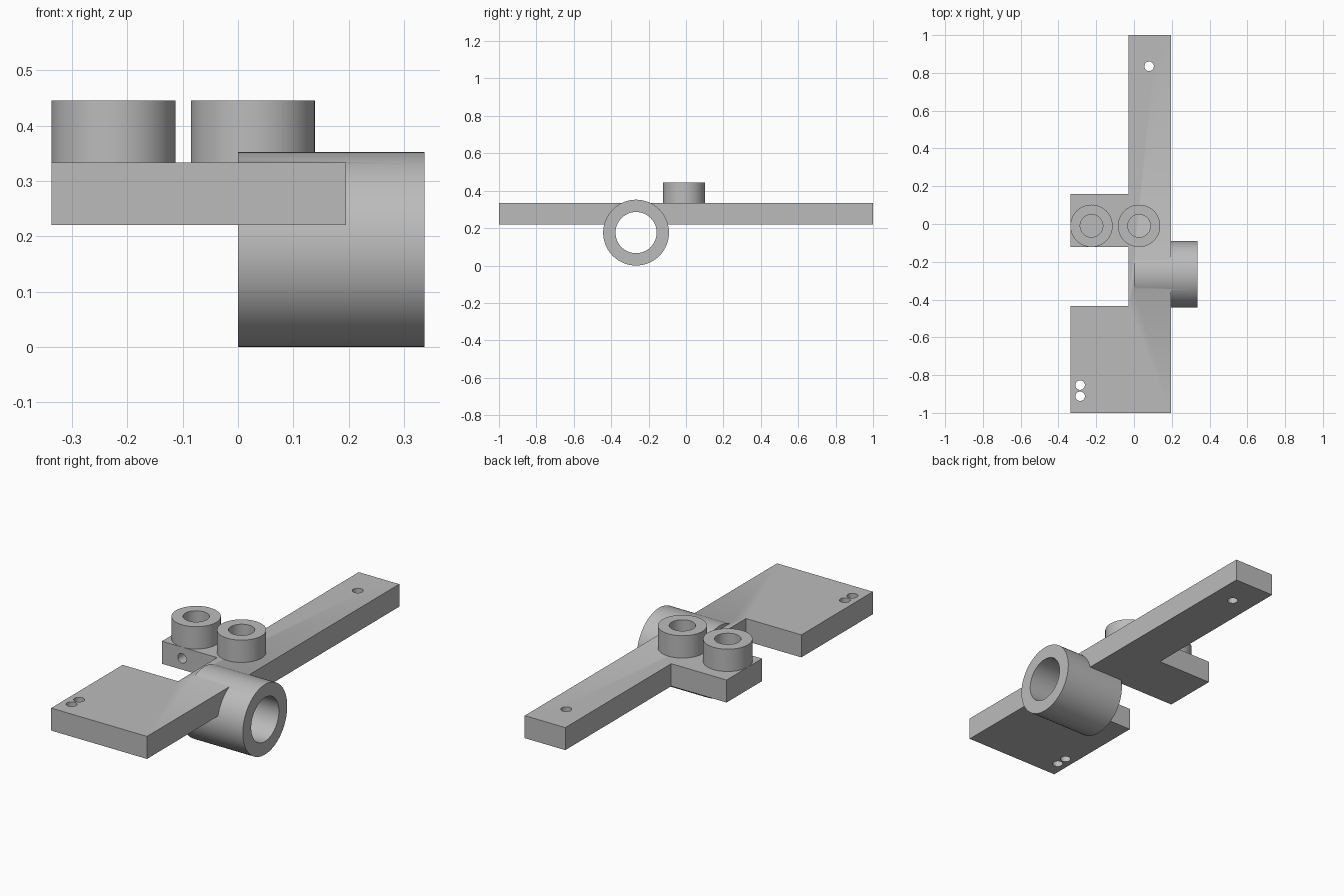
import bpy, bmesh, math
from mathutils import Matrix

cube = bpy.data.objects.get("Cube")
if cube:
    bpy.data.objects.remove(cube, do_unlink=True)

grey = bpy.data.materials.new("plain grey")
grey.use_nodes = True
GREY = (0.5, 0.5, 0.5, 1)
grey.diffuse_color = GREY
grey.node_tree.nodes["Principled BSDF"].inputs["Base Color"].default_value = GREY

PLATE_LOW, PLATE_TOP = 0.22, 0.333
SIDES = 64


def make_object(name, bm):
    bmesh.ops.recalc_face_normals(bm, faces=bm.faces)
    mesh = bpy.data.meshes.new(name)
    bm.to_mesh(mesh)
    bm.free()
    mesh.materials.append(grey)
    obj = bpy.data.objects.new(name, mesh)
    bpy.context.scene.collection.objects.link(obj)
    return obj


def extrude_outline(name, points, low, high):
    bm = bmesh.new()
    face = bm.faces.new([bm.verts.new((x, y, low)) for x, y in points])
    side = bmesh.ops.extrude_face_region(bm, geom=[face])["geom"]
    top = [v for v in side if isinstance(v, bmesh.types.BMVert)]
    bmesh.ops.translate(bm, verts=top, vec=(0, 0, high - low))
    return make_object(name, bm)


def cylinder(name, radius, start, length, axis="Z", sides=SIDES):
    """Solid cylinder from the start point along the given positive axis."""
    turn = {"X": Matrix.Rotation(math.pi / 2, 4, "Y"),
            "Y": Matrix.Rotation(-math.pi / 2, 4, "X"),
            "Z": Matrix.Identity(4)}[axis]
    bm = bmesh.new()
    bmesh.ops.create_cone(
        bm, cap_ends=True, segments=sides, radius1=radius, radius2=radius, depth=length,
        matrix=Matrix.Translation(start) @ turn @ Matrix.Translation((0, 0, length / 2)))
    return make_object(name, bm)


def combine(target, tool, operation):
    bpy.ops.object.select_all(action="DESELECT")
    bpy.context.view_layer.objects.active = target
    target.select_set(True)
    mod = target.modifiers.new(operation.lower(), "BOOLEAN")
    mod.operation, mod.solver, mod.object = operation, "EXACT", tool
    bpy.ops.object.modifier_apply(modifier=mod.name)
    bpy.data.objects.remove(tool, do_unlink=True)


def smooth(obj):
    bpy.ops.object.select_all(action="DESELECT")
    bpy.context.view_layer.objects.active = obj
    obj.select_set(True)
    bpy.ops.object.shade_smooth_by_angle(angle=math.radians(30))


# Flat bracket: long arm with a wide end and a side tab
left, inner, right = -0.337, -0.03, 0.195
outline = [(left, -1), (right, -1), (right, 1), (inner, 1), (inner, 0.16), (left, 0.16),
           (left, -0.122), (inner, -0.122), (inner, -0.433), (left, -0.433)]
bracket = extrude_outline("bracket_with_tube", outline, PLATE_LOW, PLATE_TOP)

# Cross tube, bored right through the arm
tube_y, tube_z = -0.267, 0.176
combine(bracket, cylinder("tube_body", 0.176, (0, tube_y, tube_z), 0.337, "X"), "UNION")
combine(bracket, cylinder("tube_bore", 0.11, (-0.2, tube_y, tube_z), 0.7, "X"), "DIFFERENCE")

# Small screw holes through the plate
for x, y in [(0.08, 0.835), (-0.285, -0.853), (-0.285, -0.912)]:
    combine(bracket, cylinder("screw_hole", 0.025, (x, y, 0.1), 0.4, sides=32), "DIFFERENCE")

# Blind hole in the front edge of the tab
combine(bracket, cylinder("edge_hole", 0.024, (-0.225, -0.2, 0.277), 0.19, "Y", 32), "DIFFERENCE")
smooth(bracket)

# Two hollow bosses on the tab
for name, x in [("outer_boss", -0.225), ("inner_boss", 0.027)]:
    sunk = PLATE_TOP - 0.02
    boss = cylinder(name, 0.112, (x, -0.01, sunk), 0.445 - sunk)
    combine(boss, cylinder("boss_bore", 0.06, (x, -0.01, 0.2), 0.4), "DIFFERENCE")
    smooth(boss)
